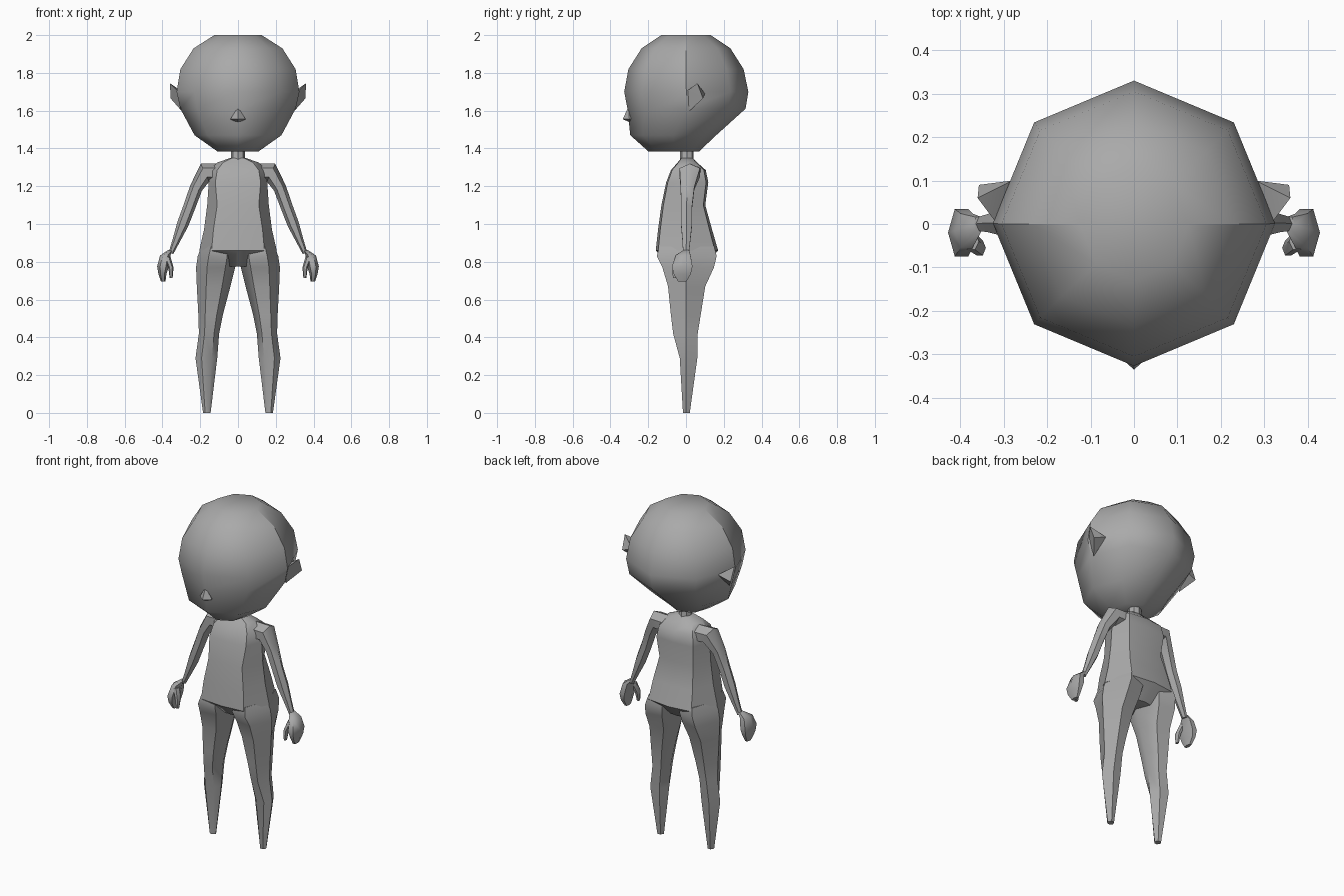
import bpy, bmesh, math
from mathutils import Vector

if "Cube" in bpy.data.objects:
    bpy.data.objects.remove(bpy.data.objects["Cube"])

skin = bpy.data.materials.new("plain grey")
skin.diffuse_color = (0.4, 0.4, 0.4, 1)
skin.use_nodes = True
skin.node_tree.nodes["Principled BSDF"].inputs["Base Color"].default_value = skin.diffuse_color


def finish(name, bm, angle=35, mirror=False, sharp=None):
    """Turn a bmesh into a shaded object, optionally mirrored across x."""
    bmesh.ops.recalc_face_normals(bm, faces=bm.faces)
    me = bpy.data.meshes.new(name)
    bm.to_mesh(me)
    bm.free()
    me.materials.append(skin)
    ob = bpy.data.objects.new(name, me)
    bpy.context.collection.objects.link(ob)
    bpy.ops.object.select_all(action='DESELECT')
    ob.select_set(True)
    bpy.context.view_layer.objects.active = ob
    bpy.ops.object.shade_smooth_by_angle(angle=math.radians(angle))
    if sharp:
        for e in me.edges:
            if all(sharp(me.vertices[i].co) for i in e.vertices):
                e.use_edge_sharp = True
    if mirror:
        mod = ob.modifiers.new("mirror", 'MIRROR')
        mod.use_mirror_merge = False
    return ob


def loft(name, rings, **kw):
    """Skin a list of equal point rings and cap both ends."""
    bm = bmesh.new()
    vs = [[bm.verts.new(p) for p in r] for r in rings]
    n = len(vs[0])
    for a, b in zip(vs, vs[1:]):
        for i in range(n):
            j = (i + 1) % n
            bm.faces.new((a[i], a[j], b[j], b[i]))
    bm.faces.new(vs[0])
    bm.faces.new(vs[-1])
    return finish(name, bm, **kw)


def hull(name, pts, **kw):
    bm = bmesh.new()
    for p in pts:
        bm.verts.new(p)
    bmesh.ops.convex_hull(bm, input=bm.verts)
    return finish(name, bm, **kw)


def limb_ring(x, y, z, rn, ry, tilt, n=6):
    """Ring around a limb; tilt turns its wide axis from x towards z."""
    t = math.radians(tilt)
    axis = Vector((math.cos(t), 0, math.sin(t)))
    out = []
    for i in range(n):
        a = 2 * math.pi * i / n
        out.append(Vector((x, y, z)) + axis * rn * math.cos(a)
                   + Vector((0, ry * math.sin(a), 0)))
    return out


# head: eight sided, z / half width / front y / back y
head = []
for z, rx, yf, yb in [(1.385, .11, -.20, .07), (1.47, .23, -.295, .16),
                      (1.61, .305, -.31, .315), (1.70, .325, -.327, .33),
                      (1.82, .305, -.305, .305), (1.93, .235, -.235, .235),
                      (2.0, .125, -.13, .13)]:
    c, ry = (yf + yb) / 2, (yb - yf) / 2
    head.append([(rx * math.cos(i * math.pi / 4), c + ry * math.sin(i * math.pi / 4), z)
                 for i in range(8)])
loft("head", head, angle=60,
     sharp=lambda p: abs(p.y) < .004 and p.z > 1.6 and abs(p.x) > .1)

# ears and nose
hull("ear", [(.315, 0, 1.70), (.36, .06, 1.745), (.357, .09, 1.665),
             (.28, .10, 1.69), (.30, .02, 1.60), (.27, .04, 1.66)],
     mirror=True, angle=20)
hull("nose", [(0, -.305, 1.62), (0, -.335, 1.555), (.04, -.30, 1.555),
              (-.04, -.30, 1.555), (0, -.29, 1.535), (0, -.26, 1.57)], angle=20)

# neck
loft("neck", [limb_ring(0, .005, z, r, r, 0, 8) for z, r in
              [(1.30, .05), (1.345, .036), (1.42, .036)]])

# torso: z / panel half width / half width / front y / back y
torso = []
for z, a, w, yf, yb in [(.775, .05, .09, -.07, .09), (.86, .14, .205, -.16, .17),
                        (.97, .13, .18, -.148, .138), (1.10, .11, .163, -.13, .102),
                        (1.22, .12, .155, -.105, .118), (1.285, .11, .15, -.08, .105),
                        (1.325, .08, .11, -.045, .06), (1.35, .03, .04, -.025, .035)]:
    f, b = yf * .92, yb * .9
    torso.append([(w, 0, z), (a, b, z), (0, yb, z), (-a, b, z),
                  (-w, 0, z), (-a, f, z), (0, yf, z), (a, f, z)])
loft("torso", torso, angle=38,
     sharp=lambda p: abs(p.y) < .001 and .8 < p.z < 1.25)

# legs: z / inner x / outer x / front y / back y
leg = []
for z, xi, xo, yf, yb in [(0, .145, .185, -.016, .02), (.29, .11, .225, -.033, .06),
                          (.42, .10, .207, -.068, .062), (.52, .08, .21, -.08, .078),
                          (.67, .04, .218, -.095, .102), (.77, .015, .222, -.125, .148),
                          (.83, .005, .213, -.155, .162), (.88, .01, .195, -.14, .15)]:
    d = xo - xi
    leg.append([(xi, 0, z), (xi + d * .25, yf * .88, z), (xi + d * .72, yf, z),
                (xo, 0, z), (xi + d * .72, yb, z), (xi + d * .25, yb * .88, z)])
loft("leg", leg, mirror=True, angle=50, sharp=lambda p: abs(p.y) < .001 and p.x > .17)

# arms from shoulder to wrist
loft("arm", [limb_ring(*r) for r in [
    (.08, .025, 1.27, .05, .06, 90), (.175, .02, 1.272, .052, .062, 65),
    (.222, .008, 1.19, .034, .042, 25), (.258, .003, 1.09, .032, .034, 22),
    (.292, .003, 1.0, .031, .034, 22), (.328, .002, .91, .02, .024, 22),
    (.355, 0, .845, .013, .018, 15)]], mirror=True, angle=45)

# mitten hands with a thumb
loft("hand", [limb_ring(*r) for r in [
    (.357, 0, .86, .013, .018, 10), (.385, -.015, .835, .028, .045, -5),
    (.397, -.02, .775, .031, .063, 0), (.40, -.02, .735, .021, .052, 0),
    (.396, -.02, .695, .012, .025, 0)]], mirror=True, angle=45)
loft("thumb", [limb_ring(*r) for r in [
    (.375, -.04, .825, .018, .022, 0), (.355, -.055, .77, .014, .02, 0),
    (.354, -.06, .715, .008, .011, 0)]], mirror=True, angle=45)
